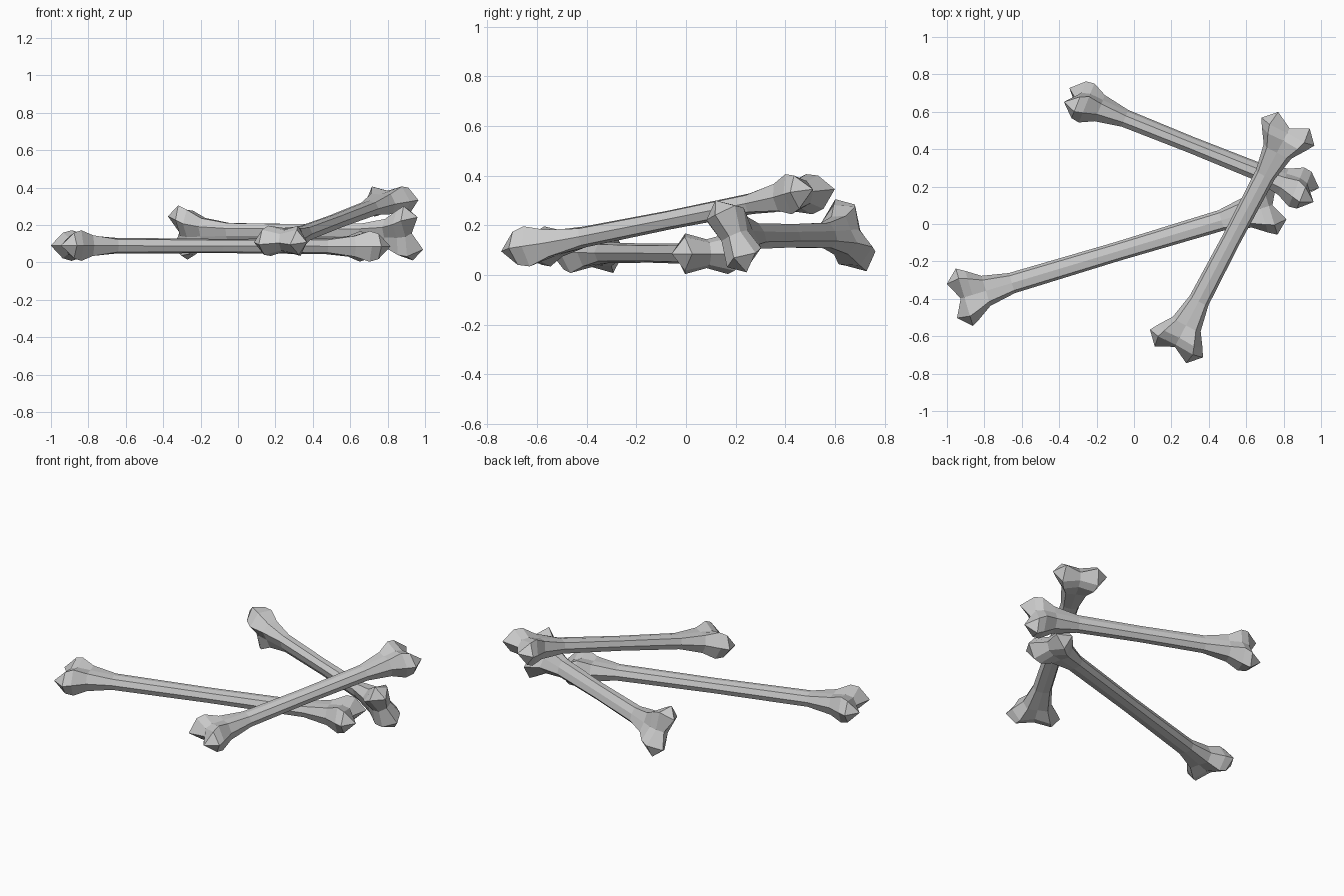
import bpy, bmesh
from math import radians, cos, sin
from mathutils import Vector

if "Cube" in bpy.data.objects:
    bpy.data.objects.remove(bpy.data.objects["Cube"])

# (distance from tip, side width, lobe offset, lobe height, centre height)
END_RINGS = [
    (0.070, 0.160, 0.105, 0.068, 0.045),
    (0.115, 0.134, 0.090, 0.082, 0.058),
    (0.190, 0.084, 0.060, 0.055, 0.052),
    (0.335, 0.056, 0.041, 0.034, 0.042),
]


def make_bone(name, start, end, roll):
    """Faceted bone between two tip midpoints, two lobes at each end."""
    a, b = Vector(start), Vector(end)
    length = (b - a).length
    d = (b - a).normalized()
    side = Vector((0, 0, 1)).cross(d).normalized()
    up = d.cross(side)
    r = radians(roll)
    side, up = side * cos(r) + up * sin(r), up * cos(r) - side * sin(r)

    bm = bmesh.new()

    def vert(s, t, h):
        return bm.verts.new(a + d * s + side * t + up * h)

    def ring(s, w, m, hm, hc):
        pts = [(w, 0), (m, hm), (0, hc), (-m, hm),
               (-w, 0), (-m, -hm), (0, -hc), (m, -hm)]
        return [vert(s, t, h) for t, h in pts]

    # shaft and flared ends
    rings = [ring(*p) for p in END_RINGS]
    rings.append(ring(length / 2, 0.051, 0.038, 0.031, 0.038))
    rings += [ring(length - p[0], *p[1:]) for p in reversed(END_RINGS)]
    for p, q in zip(rings, rings[1:]):
        for i in range(8):
            j = (i + 1) % 8
            bm.faces.new((p[i], p[j], q[j], q[i]))

    # end caps: two lobe points with a notch between
    for k, s_tip, s_notch in ((rings[0], 0, 0.05),
                              (rings[-1], length, length - 0.05)):
        lobe_a, lobe_b = vert(s_tip, 0.095, 0), vert(s_tip, -0.095, 0)
        notch = vert(s_notch, 0, 0)
        for f in ((k[0], k[1], lobe_a), (k[7], k[0], lobe_a),
                  (k[1], k[2], notch, lobe_a), (k[6], k[7], lobe_a, notch),
                  (k[2], k[3], lobe_b, notch), (k[5], k[6], notch, lobe_b),
                  (k[3], k[4], lobe_b), (k[4], k[5], lobe_b)):
            bm.faces.new(f)

    bmesh.ops.recalc_face_normals(bm, faces=bm.faces)
    mesh = bpy.data.meshes.new(name)
    bm.to_mesh(mesh)
    bm.free()
    bpy.context.collection.objects.link(bpy.data.objects.new(name, mesh))


# long bone flat on the ground, one leaning across, one lying on its edge
make_bone("long_bone", (-0.974, -0.412, 0.09), (0.788, 0.116, 0.085), 0)
make_bone("leaning_bone", (0.195, -0.70, 0.095), (0.855, 0.555, 0.345), 0)
make_bone("edge_bone", (-0.36, 0.69, 0.16), (0.975, 0.155, 0.155), -65)
